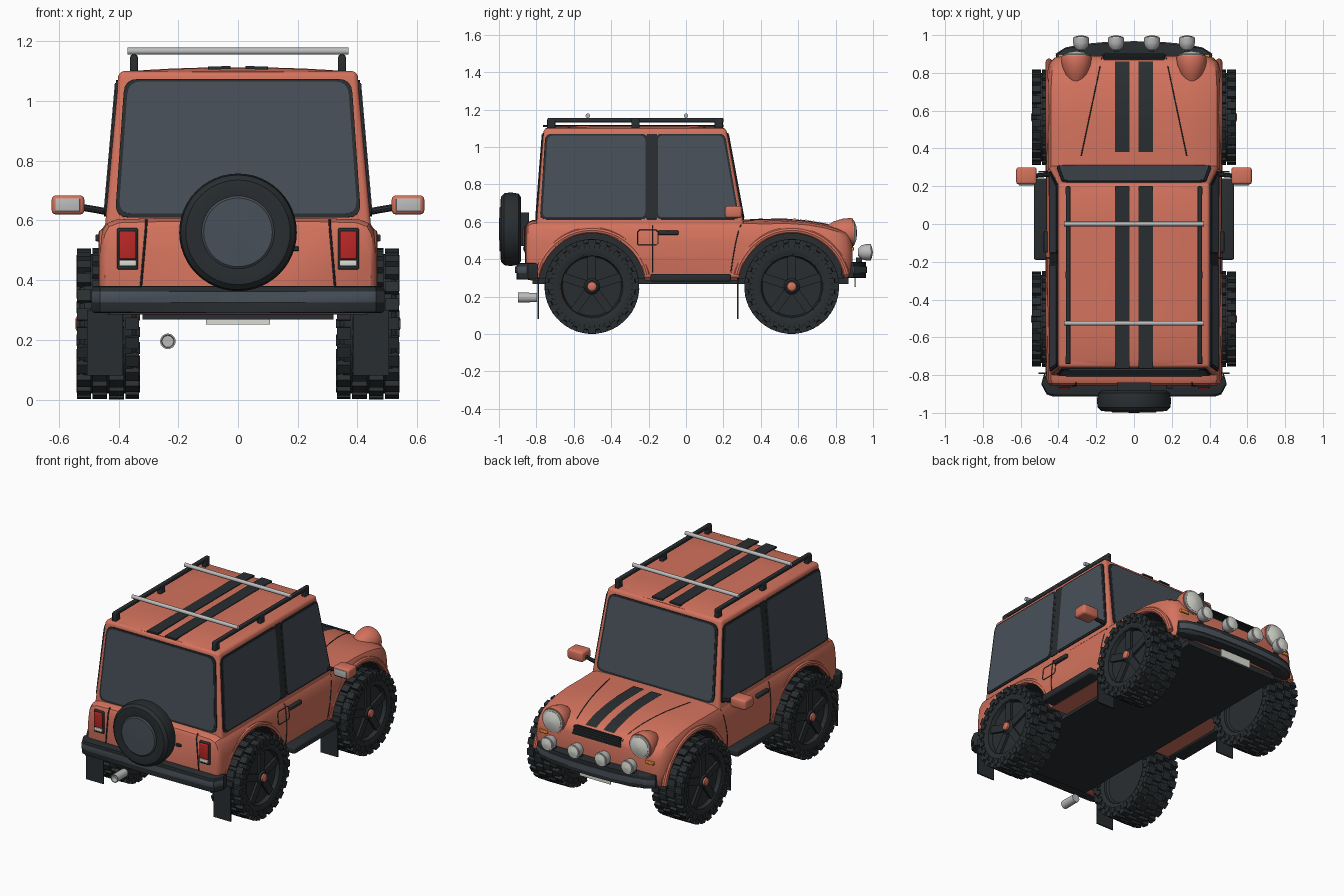
import bpy, bmesh
from math import sin, cos, pi, radians
from mathutils import Vector, Matrix
from mathutils.bvhtree import BVHTree

if "Cube" in bpy.data.objects:
    bpy.data.objects.remove(bpy.data.objects["Cube"])


def material(name, *rgb):
    m = bpy.data.materials.new(name)
    m.diffuse_color = (*rgb, 1)
    m.use_nodes = True
    m.node_tree.nodes["Principled BSDF"].inputs["Base Color"].default_value = m.diffuse_color
    return m


PAINT = material("paint", .66, .17, .11)
DARK = material("dark_trim", .022, .027, .03)
GLASS = material("glass", .065, .08, .1)
SILVER = material("silver", .5, .5, .5)
LENS = material("lens", .72, .72, .66)
RED = material("red_lens", .5, .02, .02)
AMBER = material("amber", .8, .3, .03)


def finish(name, bm, *mats):
    bmesh.ops.remove_doubles(bm, verts=bm.verts, dist=1e-5)
    bmesh.ops.recalc_face_normals(bm, faces=bm.faces)
    me = bpy.data.meshes.new(name)
    bm.to_mesh(me)
    bm.free()
    for m in mats:
        me.materials.append(m)
    ob = bpy.data.objects.new(name, me)
    bpy.context.collection.objects.link(ob)
    return ob


def box(name, lo, hi, mat, bevel=0.0):
    lo, hi = Vector(lo), Vector(hi)
    size = [abs(d) for d in hi - lo]
    bm = bmesh.new()
    bmesh.ops.create_cube(bm, size=1, matrix=Matrix.LocRotScale((lo + hi) / 2, None, size))
    if bevel:
        bmesh.ops.bevel(bm, geom=bm.edges, offset=bevel, segments=3, affect='EDGES', profile=.5)
    return finish(name, bm, mat)


def loft(bm, rings, cap=True):
    vs = [[bm.verts.new(p) for p in r] for r in rings]
    n = len(vs[0])
    for a, b in zip(vs, vs[1:]):
        for i in range(n):
            bm.faces.new((a[i], a[(i + 1) % n], b[(i + 1) % n], b[i]))
    if cap:
        bm.faces.new(vs[0])
        bm.faces.new(vs[-1])


def revolved(bm, prof, axis, loc, seg=40):
    rings = []
    for a, r in prof:
        r = max(r, 1e-3)
        cs = [(r * cos(2 * pi * i / seg), r * sin(2 * pi * i / seg)) for i in range(seg)]
        rings.append([Vector(loc) + Vector((a, c, s) if axis == 'X' else (c, a, s)) for c, s in cs])
    loft(bm, rings)


def revolve(name, prof, axis, loc, mat, seg=40):
    bm = bmesh.new()
    revolved(bm, prof, axis, loc, seg)
    return finish(name, bm, mat)


def panel(name, corners, mat, r=.03, th=.012):
    # rounded slab straddling the surface it sits on
    c = [Vector(p) for p in corners]
    nrm = (c[1] - c[0]).cross(c[2] - c[0]).normalized() * th / 2
    pts = []
    for i, p in enumerate(c):
        a = p + (c[i - 1] - p).normalized() * r
        b = p + (c[(i + 1) % len(c)] - p).normalized() * r
        pts += [a * (1 - t) ** 2 + p * 2 * t * (1 - t) + b * t * t for t in (0, .25, .5, .75, 1)]
    bm = bmesh.new()
    loft(bm, [[p - nrm for p in pts], [p + nrm for p in pts]])
    return finish(name, bm, mat)


def tube(name, pts, r, mat):
    cu = bpy.data.curves.new(name, 'CURVE')
    cu.dimensions, cu.bevel_depth, cu.bevel_resolution, cu.use_fill_caps = '3D', r, 3, True
    sp = cu.splines.new('POLY')
    sp.points.add(len(pts) - 1)
    for q, p in zip(sp.points, pts):
        q.co = (*p, 1)
    cu.materials.append(mat)
    ob = bpy.data.objects.new(name, cu)
    bpy.context.collection.objects.link(ob)


WHEELS = [(s, y) for s in (1, -1) for y in (-.503, .565)]
WZ = .254

# lower body: (y, half width, shoulder z, centre z, bottom z)
stations = [(-.855, .445, .575, .58, .30), (-.845, .458, .592, .598, .29), (-.82, .466, .603, .61, .285),
            (-.3, .468, .605, .61, .285), (.3, .466, .603, .612, .285), (.42, .465, .602, .616, .285),
            (.55, .465, .603, .615, .285), (.65, .465, .596, .607, .29), (.74, .464, .58, .592, .30),
            (.81, .460, .56, .575, .30), (.855, .446, .54, .558, .30), (.88, .42, .51, .535, .305),
            (.89, .395, .485, .505, .31)]
rings = []
for y, w, zs, zc, zb in stations:
    h = zs - zb
    half = [(w - .03, zb), (w - .01, zb + .02), (w, zb + .4 * h), (w - .003, zb + .65 * h), (w - .011, zs - .04),
            (w - .026, zs - .013), (w - .06, zs), (w * .6, zs + (zc - zs) * .6), (w * .3, zs + (zc - zs) * .9)]
    rings.append([(x, y, z) for x, z in half] + [(0, y, zc)] + [(-x, y, z) for x, z in half[::-1]] + [(0, y, zb)])
bm = bmesh.new()
loft(bm, rings)
body = finish("body", bm, PAINT, DARK)
bm = bmesh.new()
bm.from_mesh(body.data)
surface = BVHTree.FromBMesh(bm)
bm.free()

# wheel arches cut as dark pockets
bm = bmesh.new()
for s, y in WHEELS:
    revolved(bm, [(s * .31, .285), (s * .6, .285)], 'X', (0, y, WZ), 64)
for f in bm.faces:
    f.material_index = 1
cutter = finish("arch_cutter", bm, PAINT, DARK)
cutter.hide_render = True
mod = body.modifiers.new("arches", 'BOOLEAN')
mod.operation, mod.object, mod.solver = 'DIFFERENCE', cutter, 'EXACT'
bpy.context.view_layer.objects.active = body
bpy.ops.object.modifier_apply(modifier=mod.name)
bpy.data.objects.remove(cutter)
box("underbody", (-.32, -.82, .268), (.32, .87, .30), DARK)


def cast(x, y, z, d, off=0):
    d = Vector(d)
    hit = surface.ray_cast(Vector((x, y, z)) - d * 2, d)[0]
    return hit - d * off if hit else Vector((x, y, z))


# hood and roof stripes, hood seams, grille
for s in (1, -1):
    bm = bmesh.new()
    xs = (s * .025, s * .1)
    rows = [[bm.verts.new(cast(x, .38 + .48 * i / 12, 0, (0, 0, -1), .004)) for x in xs] for i in range(13)]
    for a, b in zip(rows, rows[1:]):
        bm.faces.new((a[0], a[1], b[1], b[0]))
    finish("hood_stripe", bm, DARK)
    panel("roof_stripe", [(s * .025, -.765, 1.112), (s * .1, -.765, 1.1105), (s * .1, .2, 1.1105),
                          (s * .025, .2, 1.112)], DARK, .002, .01)
    tube("hood_seam", [cast(s * (.28 - .11 * i / 10), .36 + .52 * i / 10, 0, (0, 0, -1)) for i in range(11)], .003, DARK)
panel("grille", [(-.17, .893, .495), (.17, .893, .495), (.16, .874, .55), (-.16, .874, .55)], DARK, .008, .012)
for i in range(4):
    z = .503 + i * .013
    box("grille_slat", (-.16, .885 - i * .004, z), (.16, .902 - i * .004, z + .006), DARK)

# cabin: tapered shell with a crowned roof
def shell(t):
    return .445 - .045 * t, -.80 + .04 * t, .31 - .095 * t, .585 + .515 * t   # half width, rear y, front y, z

bm = bmesh.new()
sect = []
for t in (0, 1):
    w, y0, y1, z = shell(t)
    sect.append([(w, y0, z), (w, y1, z), (-w, y1, z), (-w, y0, z)])
loft(bm, sect)
bmesh.ops.bevel(bm, geom=[e for e in bm.edges if min(v.co.z for v in e.verts) < 1 < max(v.co.z for v in e.verts)
                          or min(v.co.z for v in e.verts) > 1], offset=.018, segments=3, affect='EDGES', profile=.5)
finish("cabin", bm, PAINT)
bm = bmesh.new()
arc = [(-.385 + .077 * i, 1.113 - .015 * (abs(i - 5) / 5) ** 2.2) for i in range(11)]
loft(bm, [[(.385, y, 1.08)] + [(-.385, y, 1.08)] + [(x, y, z - d) for x, z in arc]
          for y, d in ((-.75, .013), (-.72, .002), (-.5, 0), (0, 0), (.17, .002), (.205, .013))])
finish("roof", bm, PAINT)


def height(z):
    return (z - .585) / .515


# windows with dark seals
def side_quad(s, y0, y1, y2, y3, z0, z1):
    return [(s * shell(height(z))[0], y, z) for y, z in ((y0, z0), (y1, z0), (y2, z1), (y3, z1))]

for s in (1, -1):
    panel("rear_side_seal", side_quad(s, -.782, -.205, -.205, -.752, .613, 1.07), DARK, .035)
    panel("rear_side_window", side_quad(s, -.768, -.217, -.217, -.74, .624, 1.06), GLASS, .03, .018)
    panel("door_seal", side_quad(s, -.16, .286, .208, -.16, .613, 1.07), DARK, .03)
    panel("door_window", side_quad(s, -.15, .275, .197, -.15, .624, 1.06), GLASS, .025, .018)
    panel("door_pillar", side_quad(s, -.21, -.155, -.155, -.21, .613, 1.07), DARK, .004, .01)
for k, nm in ((1, "rear_window"), (2, "windshield")):
    for part, d, th, mat in (("_seal", .012, .012, DARK), ("", 0, .018, GLASS)):
        z0, z1 = .622 - d, 1.065 + d * .7
        panel(nm + part, [(sx * (w + d), shell(height(z))[k], z) for sx, w, z in
                          ((-1, .40, z0), (1, .40, z0), (1, .368, z1), (-1, .368, z1))], mat, .045, th)

# roof rack
for s in (1, -1):
    box("roof_rail", (s * .337, -.74, 1.132), (s * .36, .2, 1.155), DARK, .005)
    for y in (-.72, -.27, .175):
        box("rail_foot", (s * .335, y - .022, 1.09), (s * .362, y + .022, 1.15), DARK, .005)
for y in (-.525, 0):
    revolve("roof_bar", [(-.37, .012), (.37, .012)], 'X', (0, y, 1.167), SILVER, 16)

# wheels with block tread
for s, y in WHEELS:
    c = (s * .435, y, WZ)
    bm = bmesh.new()
    revolved(bm, [(-.07, .165), (-.092, .17), (-.1, .195), (-.096, .222), (-.08, .234), (.08, .234), (.096, .222),
                  (.1, .195), (.092, .17), (.07, .165)], 'X', c, 48)
    for i in range(24):
        for x, r, ph, sz in ((.081, .237, 0, (.046, .04, .03)), (.028, .24, .5, (.05, .042, .026)),
                             (-.028, .24, 0, (.05, .042, .026)), (-.081, .237, .5, (.046, .04, .03)),
                             (.1, .213, .5, (.012, .03, .035)), (-.1, .213, 0, (.012, .03, .035))):
            m = Matrix.Rotation(2 * pi * (i + ph) / 24, 4, 'X') @ Matrix.Translation((x, 0, r))
            bmesh.ops.create_cube(bm, size=1, matrix=Matrix.Translation(c) @ m @ Matrix.Diagonal((*sz, 1)))
    finish("tire", bm, DARK)
    revolve("rim", [(s * a, r) for a, r in ((-.03, 0), (-.04, .12), (-.08, .168), (.09, .176), (.093, .165),
                                            (.065, .155), (.055, 0))], 'X', c, DARK, 48)
    bm = bmesh.new()
    revolved(bm, [(s * .05, .045), (s * .085, .042), (s * .095, .032)], 'X', c, 32)
    for i in range(5):
        m = Matrix.Rotation(2 * pi * i / 5, 4, 'X') @ Matrix.Translation((s * .07, 0, .095))
        bmesh.ops.create_cube(bm, size=1, matrix=Matrix.Translation(c) @ m @ Matrix.Diagonal((.03, .045, .14, 1)))
    finish("spokes", bm, DARK)
    revolve("hub_cap", [(s * .09, .026), (s * .105, .024), (s * .11, .015)], 'X', c, PAINT, 24)
    tube("fender_lip", [(s * .45, y + .3 * cos(a), WZ + .3 * sin(a))
                        for a in [radians(12 + 156 * i / 28) for i in range(29)]], .018, PAINT)
    fy = y - .288
    box("mud_flap", (s * .385, fy - .004, .08), (s * .505, fy + .004, .30), DARK)

# spare wheel
revolve("spare_tire", [(.055, .1), (.055, .17), (.042, .19), (0, .197), (-.035, .192), (-.052, .175), (-.055, .15),
                       (-.05, .12)], 'Y', (0, -.937, .56), DARK, 48)
revolve("spare_cover", [(0, .122), (-.054, .122), (-.06, .115), (-.063, 0)], 'Y', (0, -.937, .56), GLASS, 48)
box("spare_mount", (-.09, -.9, .47), (.09, -.84, .65), DARK)


# bumpers
def bumper(name, path, depth, z0, z1, mat, bev=.01):
    full = [(-x, y) for x, y in path[:0:-1]] + path
    plan = full + [(x * .97, y + depth) for x, y in full[::-1]]
    bm = bmesh.new()
    loft(bm, [[(x, y, z0) for x, y in plan], [(x, y, z1) for x, y in plan]])
    flat = [e for e in bm.edges if abs(e.verts[0].co.z - e.verts[1].co.z) < 1e-4]
    bmesh.ops.bevel(bm, geom=flat, offset=bev, segments=2, affect='EDGES', profile=.5)
    finish(name, bm, mat)

rear = [(0, -.907), (.43, -.907), (.462, -.897), (.49, -.845)]
front = [(0, .962), (.15, .958), (.28, .946), (.365, .928), (.415, .895)]
bumper("rear_bumper", rear, .055, .29, .38, DARK)
bumper("rear_bumper_strip", [(x, y - .006) for x, y in rear], .03, .325, .362, GLASS, .003)
bumper("front_bumper", front, -.065, .30, .385, DARK)
bumper("front_bumper_strip", [(x, y + .006) for x, y in front], -.03, .325, .362, GLASS, .003)
box("number_plate", (-.107, .9, .252), (.107, .908, .31), LENS)

# front lamps
for s in (1, -1):
    c = (s * .305, .88, .54)
    revolve("headlight_pod", [(-.14, .03), (-.09, .062), (-.04, .077), (.0, .08), (.012, .076), (.012, .06)], 'Y', c, PAINT)
    revolve("headlight_ring", [(0, .07), (.018, .07), (.02, .062)], 'Y', c, SILVER)
    revolve("headlight", [(.005, .063), (.022, .06), (.031, .035), (.035, 0)], 'Y', c, LENS)
    box("turn_signal", (s * .34, .865, .445), (s * .40, .898, .465), AMBER, .004)
    for x in (.095, .28):
        f = (s * x, .93, .437)
        revolve("fog_lamp", [(-.01, .02), (.01, .038), (.03, .043), (.058, .043)], 'Y', f, SILVER, 28)
        revolve("fog_lens", [(.05, .037), (.062, .035), (.07, 0)], 'Y', f, LENS, 28)
        box("fog_bracket", (s * x - .012, .91, .37), (s * x + .012, .94, .41), DARK)

    # tail lamps and tailgate seams
    box("tail_lamp_frame", (s * .335, -.865, .435), (s * .405, -.83, .575), DARK, .006)
    box("tail_lamp", (s * .341, -.874, .47), (s * .398, -.85, .565), RED, .005)
    box("reverse_lamp", (s * .341, -.872, .447), (s * .398, -.85, .467), LENS, .004)
    tube("tailgate_seam", [(s * .325, -.856, .38), (s * .308, -.856, .575), (s * .307, -.84, .602)], .004, DARK)

    # doors: seams, handle, fuel flap, side step
    side = (-s, 0, 0)
    tube("door_rear_seam", [cast(0, -.18, z, side) for z in (.33, .4, .47, .53, .57, .595)], .003, DARK)
    tube("door_front_seam", [cast(0, y, z, side) for y, z in ((.24, .33), (.25, .40), (.262, .47), (.278, .54),
                                                              (.292, .58), (.3, .595))], .003, DARK)
    box("door_handle", (s * .455, -.15, .53), (s * .478, -.04, .553), DARK, .005)
    box("side_step", (s * .44, -.19, .28), (s * .53, .24, .322), DARK, .01)

    # mirrors
    tube("mirror_arm", [(s * .42, .265, .625), (s * .47, .26, .635), (s * .53, .255, .645)], .012, DARK)
    box("mirror", (s * .515, .21, .62), (s * .624, .30, .684), PAINT, .014)
    box("mirror_glass", (s * .53, .205, .63), (s * .612, .22, .674), SILVER, .003)
tube("fuel_flap", [cast(0, y, z, (-1, 0, 0)) for y, z in ((-.25, .475), (-.16, .475), (-.15, .485), (-.15, .545),
     (-.16, .555), (-.25, .555), (-.26, .545), (-.26, .485), (-.25, .475))], .003, DARK)
box("tailgate_handle", (.17, -.87, .498), (.205, -.85, .512), DARK, .003)

# exhaust
revolve("exhaust", [(.1, .025), (-.002, .026), (-.002, .021), (.03, .019)], 'Y', (-.235, -.897, .195), SILVER, 24)

# tubes to meshes, smooth shading with sharp edges kept
bpy.ops.object.select_all(action='SELECT')
bpy.context.view_layer.objects.active = body
bpy.ops.object.convert(target='MESH')
bpy.ops.object.shade_smooth_by_angle(angle=radians(35))
